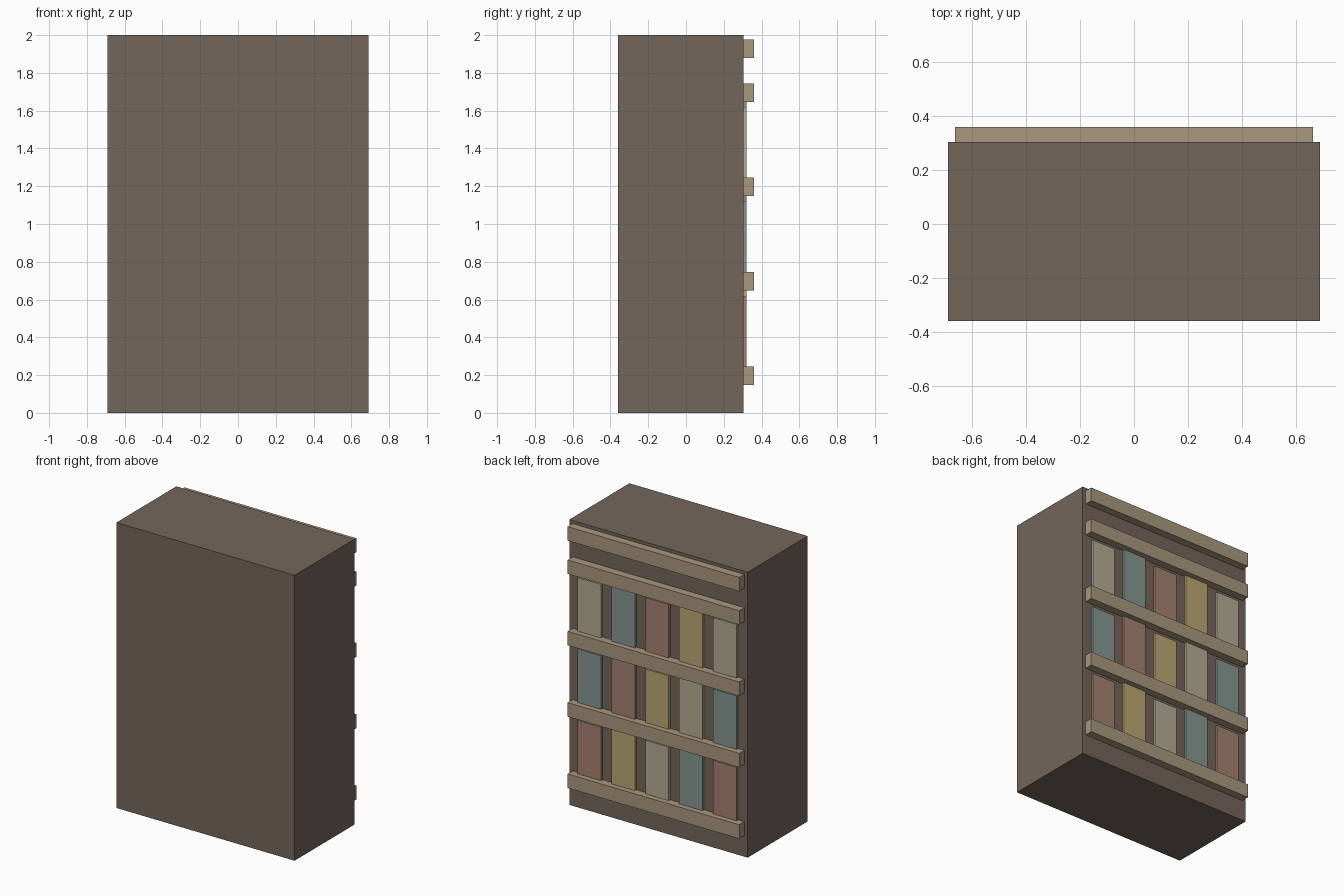
import bpy

if "Cube" in bpy.data.objects:
    bpy.data.objects.remove(bpy.data.objects["Cube"])


def material(name, rgb):
    # screen colour (0-255) to linear diffuse colour
    m = bpy.data.materials.new(name)
    m.diffuse_color = [(c / 255) ** 2.2 for c in rgb] + [1]
    m.use_nodes = True
    m.node_tree.nodes["Principled BSDF"].inputs["Base Color"].default_value = m.diffuse_color
    return m


def box(name, x, y, z, mat):
    # box from (min, max) pairs on each axis
    bpy.ops.mesh.primitive_cube_add(size=1, location=[sum(p) / 2 for p in (x, y, z)])
    o = bpy.context.object
    o.name = name
    o.scale = [p[1] - p[0] for p in (x, y, z)]
    bpy.ops.object.transform_apply(location=False, rotation=False, scale=True)
    o.data.materials.append(mat)
    return o


dark_wood = material("dark_wood", (115, 102, 92))
light_wood = material("light_wood", (168, 150, 125))
book_mats = [material("book_red", (165, 128, 113)),
             material("book_yellow", (186, 166, 112)),
             material("book_cream", (178, 170, 145)),
             material("book_teal", (132, 150, 143))]

BACK = 0.304

# Cabinet body
box("cabinet_body", (-0.691, 0.691), (-0.36, BACK), (0, 2), dark_wood)

# Shelf rails along the +y side
for i, z in enumerate((0.147, 0.647, 1.147, 1.647, 1.88)):
    box(f"shelf_rail_{i + 1}", (-0.665, 0.665), (BACK, 0.36), (z, z + 0.098), light_wood)

# Books: three rows of five, alternating short and tall
for row in range(3):
    for col in range(5):
        x = 0.526 - 0.263 * col
        z = 0.245 + 0.5 * row
        height = 0.402 if col % 2 else 0.375
        box(f"book_{row + 1}_{col + 1}", (x - 0.091, x + 0.091), (BACK, 0.321),
            (z, z + height), book_mats[(col - row) % 4])
